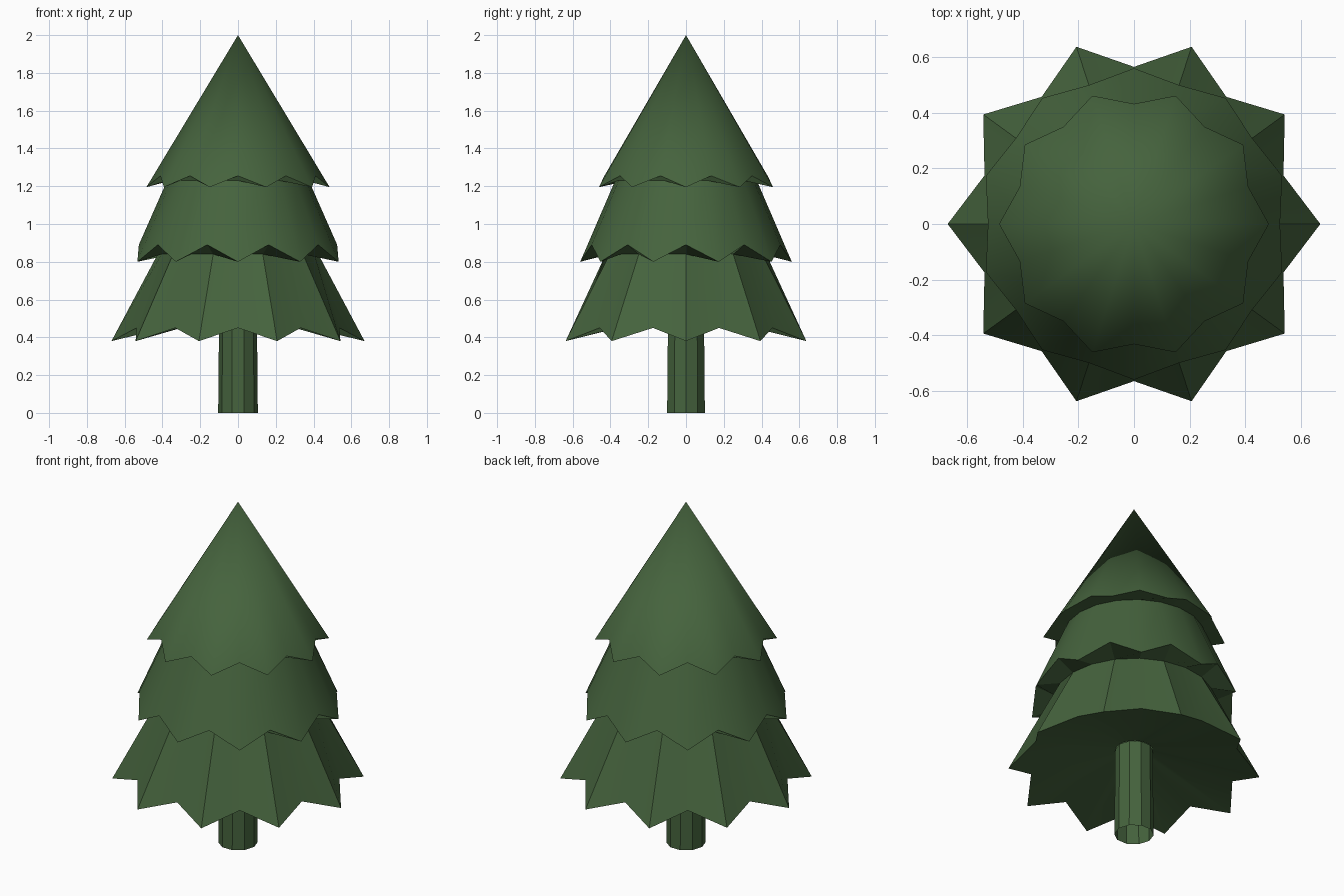
import bpy, bmesh
from math import sin, cos, pi

if "Cube" in bpy.data.objects:
    bpy.data.objects.remove(bpy.data.objects["Cube"])

N = 10  # branch tips per tier, also trunk sides

green = bpy.data.materials.new("green")
green.diffuse_color = (0.06, 0.125, 0.047, 1)
green.use_nodes = True
green.node_tree.nodes["Principled BSDF"].inputs["Base Color"].default_value = green.diffuse_color


def ring(bm, even, odd, count=2 * N):
    """Ring of vertices alternating between two (radius, height) pairs."""
    verts = []
    for i in range(count):
        r, z = odd if i % 2 else even
        a = 2 * pi * i / count
        verts.append(bm.verts.new((r * cos(a), r * sin(a), z)))
    return verts


def bridge(bm, low, high):
    n = len(low)
    for i in range(n):
        j = (i + 1) % n
        bm.faces.new((low[i], low[j], high[j], high[i]))


def finish(bm, name):
    mesh = bpy.data.meshes.new(name)
    bm.to_mesh(mesh)
    bm.free()
    mesh.materials.append(green)
    ob = bpy.data.objects.new(name, mesh)
    bpy.context.collection.objects.link(ob)
    bpy.ops.object.select_all(action='DESELECT')
    ob.select_set(True)
    bpy.context.view_layer.objects.active = ob
    bpy.ops.object.shade_smooth_by_angle(angle=pi / 6)
    return ob


def tier(name, inner, tip, valley, top, turned=False):
    """Underside, jagged hem and sloping skirt; no top radius means a point."""
    bm = bmesh.new()
    hem = ring(bm, valley, tip) if turned else ring(bm, tip, valley)
    bridge(bm, ring(bm, inner, inner), hem)
    if top[0] > 0:
        bridge(bm, hem, ring(bm, top, top))
    else:
        apex = bm.verts.new((0, 0, top[1]))
        for i in range(2 * N):
            bm.faces.new((hem[i], hem[(i + 1) % (2 * N)], apex))
    return finish(bm, name)


# Trunk
bm = bmesh.new()
bridge(bm, ring(bm, (0.105, 0), (0.105, 0), N), ring(bm, (0.1, 0.52), (0.1, 0.52), N))
finish(bm, "trunk")

# Foliage: each tier starts where the one below stops
tier("lower_branches", (0.1, 0.52), (0.67, 0.38), (0.565, 0.45), (0.425, 0.84))
tier("middle_branches", (0.425, 0.84), (0.56, 0.80), (0.525, 0.89), (0.375, 1.23), turned=True)
tier("upper_branches", (0.375, 1.23), (0.485, 1.195), (0.432, 1.255), (0, 2.0))
